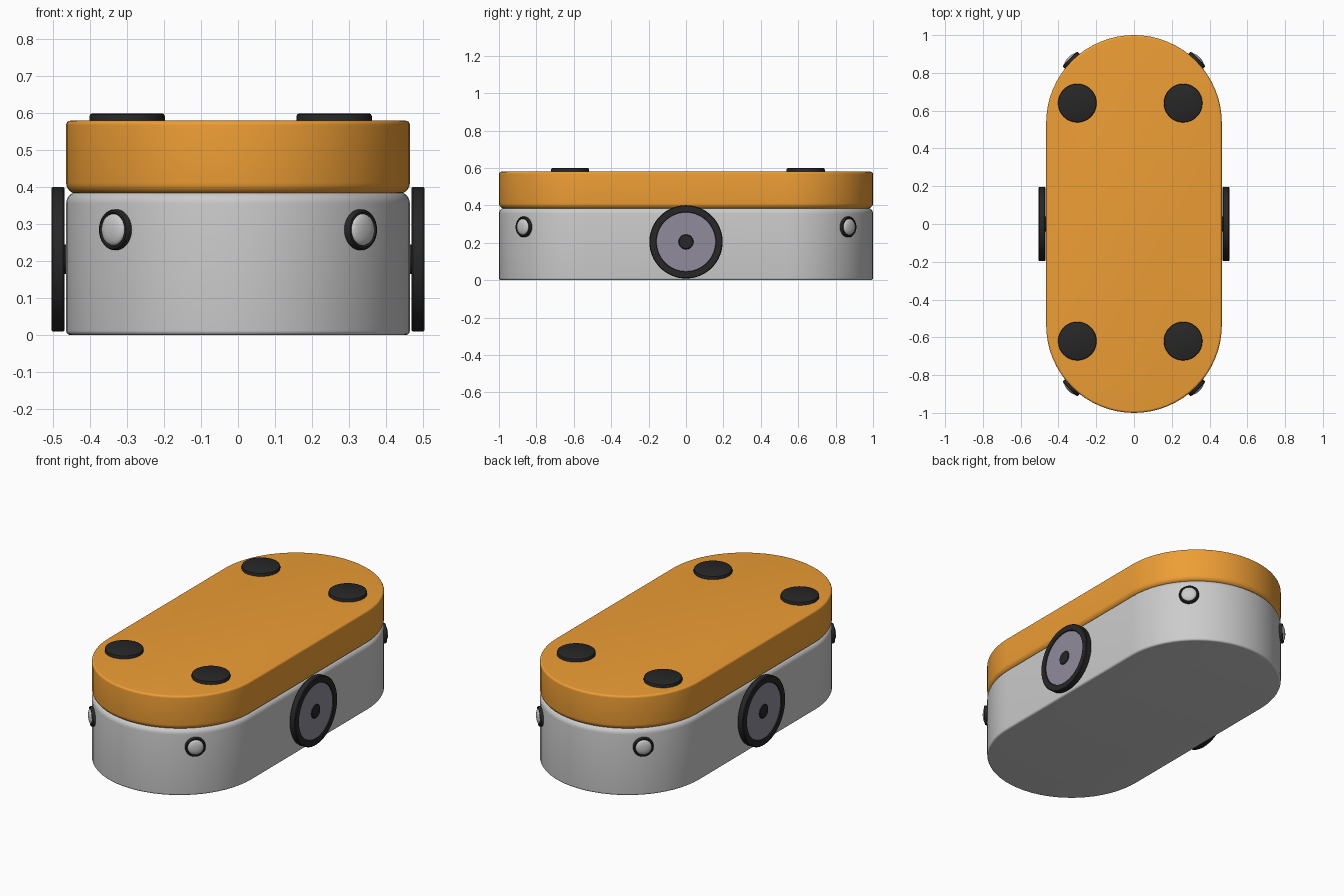
import bpy, bmesh
from math import pi, sin, cos, radians
from mathutils import Matrix, Vector

if "Cube" in bpy.data.objects:
    bpy.data.objects.remove(bpy.data.objects["Cube"])

R, CY = 0.465, 0.535   # end-arc radius and centre of the stadium footprint


def material(name, rgb):
    m = bpy.data.materials.new(name)
    m.diffuse_color = (*rgb, 1)
    m.use_nodes = True
    m.node_tree.nodes["Principled BSDF"].inputs["Base Color"].default_value = m.diffuse_color
    return m


orange = material("orange_shell", (0.85, 0.34, 0.035))
dark = material("dark_rubber", (0.02, 0.02, 0.021))
slate = material("slate_disc", (0.28, 0.26, 0.33))


def loft(name, rings, mat=None, matrix=Matrix()):
    """Skin a stack of equal-length rings and cap both ends."""
    bm = bmesh.new()
    loops = [[bm.verts.new(matrix @ Vector(p)) for p in ring] for ring in rings]
    n = len(loops[0])
    for a, b in zip(loops, loops[1:]):
        for i in range(n):
            j = (i + 1) % n
            bm.faces.new((a[i], a[j], b[j], b[i]))
    bm.faces.new(loops[0][::-1])
    bm.faces.new(loops[-1])
    bmesh.ops.recalc_face_normals(bm, faces=bm.faces)
    me = bpy.data.meshes.new(name)
    bm.to_mesh(me)
    bm.free()
    ob = bpy.data.objects.new(name, me)
    bpy.context.collection.objects.link(ob)
    if mat:
        me.materials.append(mat)
    bpy.ops.object.select_all(action='DESELECT')
    ob.select_set(True)
    bpy.context.view_layer.objects.active = ob
    bpy.ops.object.shade_smooth_by_angle(angle=radians(35))
    return ob


def stadium(inset, z, n=32):
    r = R - inset
    ring = [(r * cos(pi * i / n), CY + r * sin(pi * i / n), z) for i in range(n + 1)]
    return ring + [(-x, -y, z) for x, y, z in ring]


def rounded(z0, z1, b0, b1, n=6):
    """Side profile (inset, z) with rounded bottom and top edges."""
    t = [pi / 2 * i / n for i in range(n + 1)]
    return ([(b0 * (1 - sin(a)), z0 + b0 * (1 - cos(a))) for a in t] +
            [(b1 * (1 - cos(a)), z1 - b1 * (1 - sin(a))) for a in t])


def lathe(name, profile, mat, matrix, n=48):
    """Revolve (radius, height) points about local z."""
    rings = [[(r * cos(2 * pi * i / n), r * sin(2 * pi * i / n), h) for i in range(n)]
             for r, h in profile]
    return loft(name, rings, mat, matrix)


# Main body and coloured lid
loft("lower_body", [stadium(i, z) for i, z in rounded(0, 0.388, 0.012, 0.032)])
loft("upper_shell", [stadium(i, z) for i, z in rounded(0.382, 0.58, 0.03, 0.012)], orange)

# Round pads on the lid
for x in (-0.3, 0.26):
    for y in (-0.62, 0.64):
        lathe("top_pad", [(0.102, 0.57), (0.102, 0.592), (0.1, 0.597), (0.094, 0.6)],
              dark, Matrix.Translation((x, y, 0)))

# Side wheels: tyre, recessed disc, hub
for s in (-1, 1):
    m = Matrix.Translation((s * 0.467, 0, 0.205)) @ Matrix.Rotation(s * pi / 2, 4, 'Y')
    lathe("wheel_tyre", [(0.155, 0.002), (0.192, 0.002), (0.196, 0.006), (0.196, 0.034),
                         (0.192, 0.038), (0.16, 0.038), (0.156, 0.03)], dark, m, 64)
    lathe("wheel_disc", [(0.158, 0.004), (0.158, 0.033)], slate, m, 64)
    lathe("wheel_hub", [(0.04, -0.02), (0.04, 0.034), (0.036, 0.038)], dark, m, 32)

# Corner sensors: dark bezel and domed lens
for k in range(4):
    a = pi / 4 + k * pi / 2
    d = Vector((cos(a), sin(a), 0))
    centre = Vector((0, CY if d.y > 0 else -CY, 0.285)) + d * R
    m = Matrix.Translation(centre) @ d.to_track_quat('Z', 'Y').to_matrix().to_4x4()
    lathe("sensor_bezel", [(0.055, -0.02), (0.055, 0.01), (0.052, 0.015), (0.047, 0.016),
                           (0.043, 0.012)], dark, m, 32)
    lathe("sensor_lens", [(0.043, -0.01), (0.043, 0.012)] +
          [(0.043 * cos(t * pi / 12), 0.012 + 0.014 * sin(t * pi / 12)) for t in range(1, 6)],
          None, m, 32)
